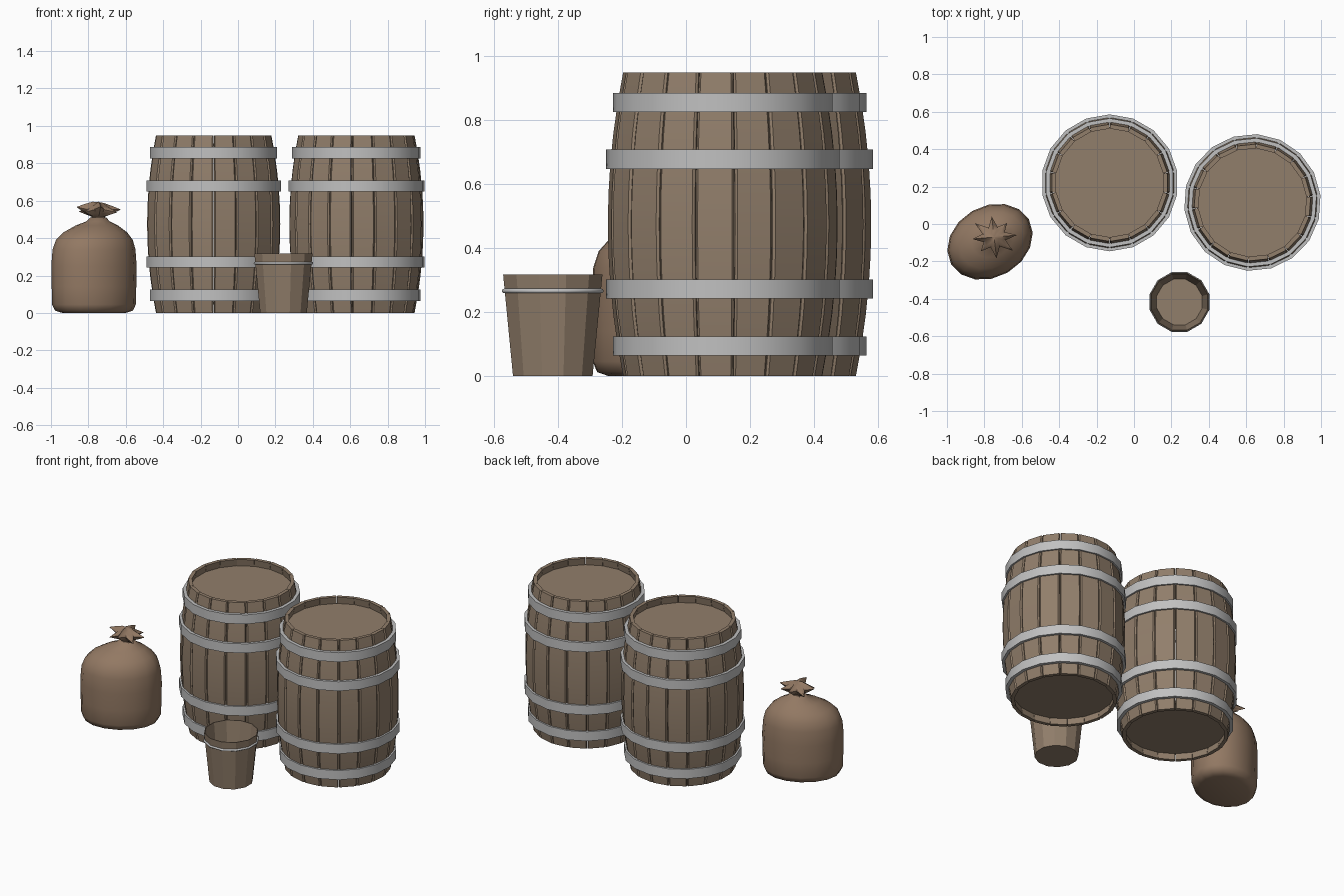
import bpy, bmesh
from math import sin, cos, pi, radians, tau

cube = bpy.data.objects.get("Cube")
if cube:
    bpy.data.objects.remove(cube, do_unlink=True)


def material(name, colour):
    m = bpy.data.materials.new(name)
    m.use_nodes = True
    m.diffuse_color = (*colour, 1)
    m.node_tree.nodes["Principled BSDF"].inputs["Base Color"].default_value = (*colour, 1)
    return m


WOOD = material("brown wood", (0.285, 0.21, 0.147))
CLOTH = material("sack cloth", (0.29, 0.19, 0.125))
METAL = material("grey metal", (0.53, 0.53, 0.53))


def ring(r, z, n, turn=0.0):
    return [(r * cos(turn + tau * i / n), r * sin(turn + tau * i / n), z) for i in range(n)]


def loft(bm, rings, wrap=False):
    """Skin a list of equal point rings; cap the ends or wrap round."""
    vs = [[bm.verts.new(p) for p in r] for r in rings]
    n = len(vs[0])
    pairs = list(zip(vs, vs[1:])) + ([(vs[-1], vs[0])] if wrap else [])
    for a, b in pairs:
        for i in range(n):
            j = (i + 1) % n
            bm.faces.new((a[i], a[j], b[j], b[i]))
    if not wrap:
        bm.faces.new(vs[0][::-1])
        bm.faces.new(vs[-1])


def finish(bm, name, mat, loc=(0, 0, 0), smooth=None):
    bmesh.ops.recalc_face_normals(bm, faces=bm.faces[:])
    me = bpy.data.meshes.new(name)
    bm.to_mesh(me)
    bm.free()
    me.materials.append(mat)
    ob = bpy.data.objects.new(name, me)
    ob.location = loc
    bpy.context.collection.objects.link(ob)
    if smooth:
        bpy.ops.object.select_all(action="DESELECT")
        ob.select_set(True)
        bpy.context.view_layer.objects.active = ob
        bpy.ops.object.shade_smooth_by_angle(angle=radians(smooth))
    return ob


HEIGHT, STAVES = 0.95, 18


def bulge(z):
    t = 2 * z / HEIGHT - 1
    return 0.312 + 0.048 * (1 - t * t)


def barrel(name, x, y, turn):
    loc = (x, y, 0)
    # Curved staves with chamfered long edges
    bm = bmesh.new()
    for k in range(STAVES):
        mid = turn + tau * (k + 0.5) / STAVES
        rings = []
        for s in range(11):
            z = HEIGHT * s / 10
            r = bulge(z)
            section = ((-9.8, r - 0.022), (-9.8, r - 0.006), (-8.6, r),
                       (8.6, r), (9.8, r - 0.006), (9.8, r - 0.022))
            rings.append([(q * cos(mid + radians(a)), q * sin(mid + radians(a)), z)
                          for a, q in section])
        loft(bm, rings)
    finish(bm, name + "_staves", WOOD, loc, 25)
    # Recessed lids
    for part, z in (("bottom", 0.045), ("top", HEIGHT - 0.06)):
        bm = bmesh.new()
        loft(bm, [ring(0.299, z + h, STAVES, turn) for h in (0, 0.015)])
        finish(bm, f"{name}_{part}_lid", WOOD, loc)
    # Hoops, mirrored about the middle
    bm = bmesh.new()
    for r, offset in ((0.366, 0.203), (0.345, 0.381)):
        for side in (-1, 1):
            z = HEIGHT / 2 + side * offset
            loft(bm, [ring(q, z + h, STAVES, turn) for q, h in
                      ((r, -0.03), (r, 0.03), (r - 0.024, 0.03), (r - 0.024, -0.03))], True)
    finish(bm, name + "_hoops", METAL, loc, 30)


barrel("left_barrel", 0.633, 0.115, radians(6))
barrel("right_barrel", -0.13, 0.22, radians(10))

# Bucket with thin walls and a floor
bucket_at = (0.243, -0.417, 0)
SIDES, TURN = 12, pi / 12
bm = bmesh.new()
loft(bm, [ring(r, z, SIDES, TURN) for r, z in
          ((0.129, 0), (0.161, 0.318), (0.156, 0.318), (0.126, 0.02))])
finish(bm, "bucket", WOOD, bucket_at)

# Metal ring round the bucket
bm = bmesh.new()
loft(bm, [ring(0.158 + 0.007 * cos(a), 0.266 + 0.007 * sin(a), SIDES, TURN)
          for a in (tau * i / 8 for i in range(8))], True)
finish(bm, "bucket_ring", METAL, bucket_at, 50)

# Sack: oval rings that draw in to a neck leaning off centre
TILT = radians(30)


def oval(scale, z, lean):
    pts = []
    for x, y, _ in ring(scale, z, 16):
        u, v = 0.24 * x, 0.19 * y
        pts.append((u * cos(TILT) - v * sin(TILT) + 0.022 * lean,
                    u * sin(TILT) + v * cos(TILT) + 0.025 * lean, z))
    return pts


sack_at = (-0.77, -0.095, 0)
body = ((0.74, 0, 0), (0.91, 0.012, 0), (0.98, 0.045, 0), (0.99, 0.14, 0), (1, 0.25, 0),
        (0.97, 0.34, 0), (0.9, 0.39, 0.1), (0.75, 0.43, 0.3), (0.5, 0.467, 0.7),
        (0.27, 0.49, 1), (0.19, 0.51, 1))
bm = bmesh.new()
loft(bm, [oval(*b) for b in body])
finish(bm, "sack_body", CLOTH, sack_at, 60)

# Gathered star-shaped top of the sack
def star(outer, inner, z, wave):
    pts = []
    for i, (x, y, _) in enumerate(ring(1, 0, 16, 0.1)):
        r = inner if i % 2 else outer * (1 + 0.1 * sin(2.3 * i))
        lift = wave * sin(1.7 * i) if i % 2 == 0 else 0
        pts.append((r * x, 0.88 * r * y, z + lift))
    return pts


bm = bmesh.new()
loft(bm, [star(0.04, 0.04, 0.495, 0), star(0.038, 0.034, 0.515, 0),
          star(0.075, 0.05, 0.53, 0.006), star(0.122, 0.064, 0.553, 0.016),
          star(0.075, 0.05, 0.572, 0.012), star(0.03, 0.026, 0.588, 0.008),
          star(0.006, 0.006, 0.592, 0)])
finish(bm, "sack_tie", CLOTH, (sack_at[0] + 0.022, sack_at[1] + 0.025, 0), 50)
